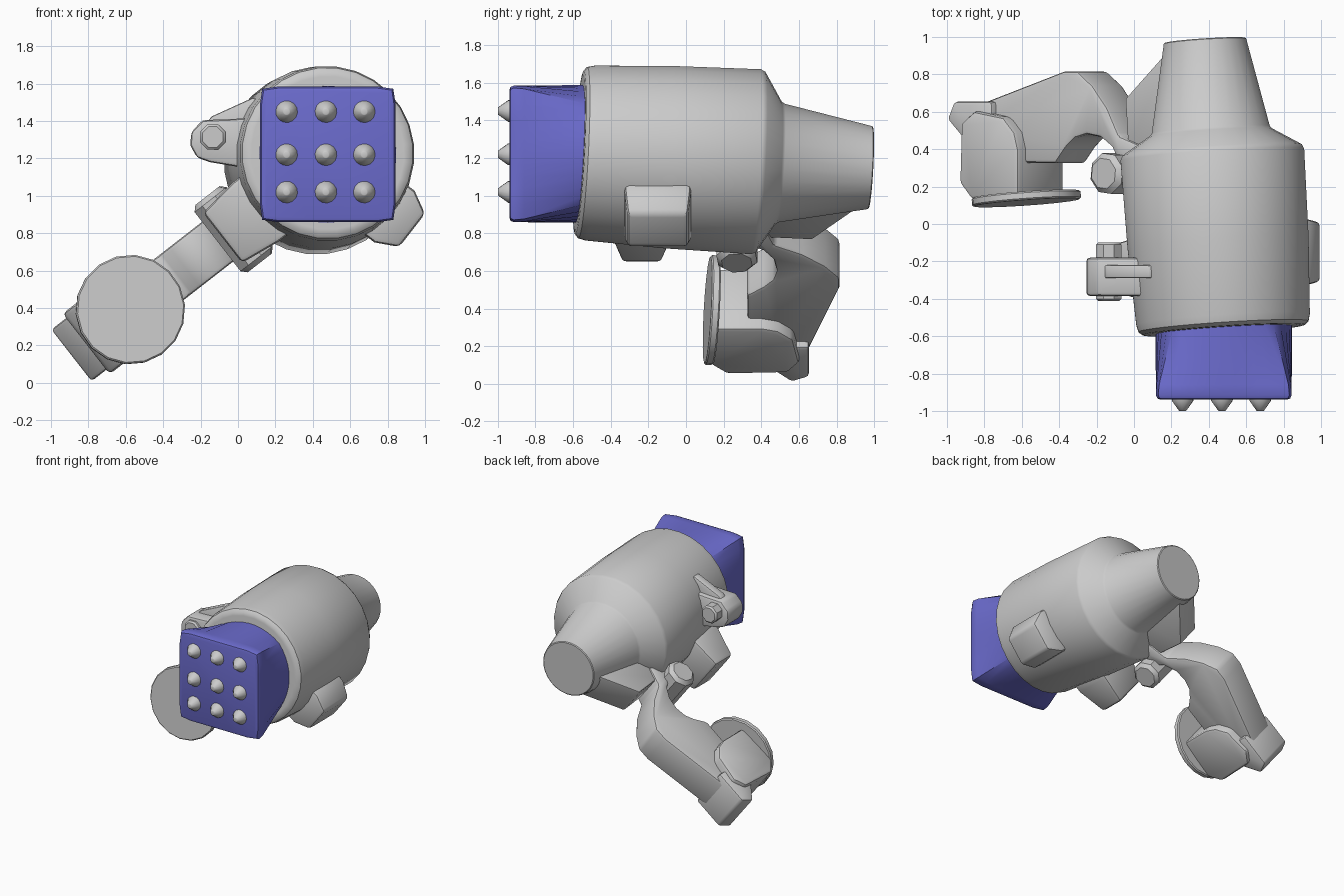
import bpy, bmesh, math
from mathutils import Vector

if "Cube" in bpy.data.objects:
    bpy.data.objects.remove(bpy.data.objects["Cube"])

AX = Vector((-0.065, 1.0, -0.052))          # slightly tilted body axis
HUB = Vector((0.45, 0.0, 1.19))             # body centre seen from the front
U, W = Vector((-0.789, 0, -0.614)), Vector((-0.614, 0, 0.789))


def finish(name, bm, bevel=0.0, mat=None, angle=35):
    bmesh.ops.remove_doubles(bm, verts=bm.verts, dist=1e-5)
    bmesh.ops.recalc_face_normals(bm, faces=bm.faces)
    me = bpy.data.meshes.new(name)
    bm.to_mesh(me)
    bm.free()
    ob = bpy.data.objects.new(name, me)
    bpy.context.collection.objects.link(ob)
    if mat:
        me.materials.append(mat)
    bpy.ops.object.select_all(action='DESELECT')
    bpy.context.view_layer.objects.active = ob
    ob.select_set(True)
    if bevel:
        m = ob.modifiers.new("bevel", 'BEVEL')
        m.width, m.segments, m.limit_method = bevel, 2, 'ANGLE'
        m.angle_limit = math.radians(35)
        bpy.ops.object.modifier_apply(modifier=m.name)
    bpy.ops.object.shade_smooth_by_angle(angle=math.radians(angle))
    return ob


def skin(name, rings, **kw):
    """Join equal-length rings of points and cap both ends."""
    bm = bmesh.new()
    vs = [[bm.verts.new(p) for p in r] for r in rings]
    n = len(vs[0])
    for a, b in zip(vs, vs[1:]):
        for i in range(n):
            bm.faces.new((a[i], a[(i + 1) % n], b[(i + 1) % n], b[i]))
    bm.faces.new(vs[0])
    bm.faces.new(vs[-1])
    return finish(name, bm, **kw)


def lathe(name, origin, axis, profile, n, phase=0.0, **kw):
    """Revolve (distance, radius) pairs about an axis."""
    axis = Vector(axis).normalized()
    a = axis.orthogonal().normalized()
    b = axis.cross(a)
    rings = [[Vector(origin) + axis * t
              + (a * math.cos(phase + i * math.tau / n) + b * math.sin(phase + i * math.tau / n)) * r
              for i in range(n)] for t, r in profile]
    return skin(name, rings, **kw)


def arm_space(s, y, v):
    return HUB + U * s + W * v + Vector((0, y, 0))


def arm_prism(name, pts, half, bevel):
    return skin(name, [[arm_space(s, y, v) for s, y in pts] for v in (-half, half)], bevel=bevel)


def front_prism(name, pts, y0, y1, bevel):
    return skin(name, [[(x, y, z) for x, z in pts] for y in (y0, y1)], bevel=bevel)


def pad(name, side, levels, bevel):
    """Tapered block standing out from the body; levels: (s, half width, y0, y1)."""
    rings = []
    for s, h, y0, y1 in levels:
        ring = [arm_space(s, y, v) for y, v in ((y0, -h), (y1, -h), (y1, h), (y0, h))]
        for p in ring:
            p.x = HUB.x + (p.x - HUB.x) * side
        rings.append(ring)
    return skin(name, rings, bevel=bevel)


# body: barrel, shoulder and tapered tail
lathe("body", (0.443, 0, 1.2), AX,
      [(-0.57, 0.41), (-0.568, 0.435), (-0.55, 0.458), (-0.51, 0.468), (-0.1, 0.488),
       (0.37, 0.495), (0.395, 0.483), (0.49, 0.33), (0.505, 0.318), (0.98, 0.222), (0.985, 0.215)], 28)

# square-to-round blue head
blue = bpy.data.materials.new("blue")
blue.diffuse_color = (0.15, 0.15, 0.62, 1)
blue.use_nodes = True
blue.node_tree.nodes["Principled BSDF"].inputs["Base Color"].default_value = blue.diffuse_color
N = 40


def head_ring(y, half, square):
    ring = []
    for i in range(N):
        t = i * math.tau / N
        c, s = math.cos(t), math.sin(t)
        r = half * ((1 - square) + square * min(1 / max(abs(c), abs(s)), 1.365))
        ring.append((0.48 + c * r, y, 1.222 + s * r))
    return ring


skin("head", [head_ring(-0.938, 0.34, 1), head_ring(-0.933, 0.355, 1), head_ring(-0.915, 0.363, 1),
              head_ring(-0.86, 0.363, 0.95), head_ring(-0.54, 0.366, 0.1), head_ring(-0.45, 0.366, 0)], mat=blue)

# studs on the striking face
for x in (0.26, 0.47, 0.675):
    for z in (1.45, 1.22, 1.02):
        lathe("stud", (x, -0.92, z), (0, -1, 0), [(0, 0.06), (0.025, 0.058), (0.078, 0.02), (0.08, 0.015)], 14)

# side pads
pad("right_pad", -1, [(0.36, 0.175, -0.33, 0.03), (0.49, 0.175, -0.325, 0.025), (0.61, 0.112, -0.31, 0.01)], 0.025)
pad("left_pad", 1, [(0.36, 0.2, -0.39, -0.08), (0.45, 0.2, -0.39, -0.08), (0.675, 0.17, -0.34, -0.13)], 0.025)

# curved arm with its gusset, foot and heel
arm_prism("arm", [(0.42, 0.42), (0.57, 0.47), (0.65, 0.62), (0.75, 0.74), (0.85, 0.815), (0.95, 0.815),
                  (1.52, 0.64), (1.57, 0.5), (1.54, 0.33), (1.0, 0.325), (0.93, 0.41), (0.87, 0.46),
                  (0.79, 0.48), (0.7, 0.465), (0.62, 0.41), (0.56, 0.3), (0.42, 0.3)], 0.135, 0.02)
arm_prism("gusset", [(0.1, 0.955), (0.23, 0.945), (0.54, 0.67), (0.52, 0.4), (0.1, 0.4)], 0.12, 0.012)
arm_prism("foot_block", [(1.2, 0.13), (1.2, 0.4), (1.225, 0.49), (1.3, 0.57), (1.5, 0.605), (1.59, 0.54),
                         (1.6, 0.22), (1.52, 0.13)], 0.205, 0.025)
arm_prism("heel", [(1.4, 0.655), (1.66, 0.655), (1.705, 0.56), (1.58, 0.44), (1.4, 0.44)], 0.175, 0.02)
lathe("foot_disc", arm_space(1.3, 0.137, 0), (-0.07, 1, -0.055),
      [(-0.023, 0.285), (-0.015, 0.293), (0.015, 0.293), (0.023, 0.285)], 18)

# pivot pin between body and arm
lathe("pivot_pin", arm_space(0.6, 0.27, 0), W,
      [(-0.228, 0.085), (-0.2, 0.113), (0.2, 0.113), (0.228, 0.085)], 8, phase=math.pi / 8)

# small lug with rib and bolt
front_prism("lug", [(0.1, 1.42), (-0.04, 1.41), (-0.19, 1.405), (-0.25, 1.34), (-0.255, 1.27), (-0.22, 1.205),
                    (-0.15, 1.18), (0.0, 1.155), (0.1, 1.15)], -0.385, -0.18, 0.02)
front_prism("lug_rib", [(-0.17, 1.39), (-0.14, 1.425), (0.08, 1.525), (0.14, 1.5), (0.1, 1.3)], -0.29, -0.22, 0.01)
lathe("lug_bolt", (-0.135, -0.255, 1.315), (0, 1, 0),
      [(-0.157, 0.06), (-0.145, 0.073), (0.145, 0.073), (0.157, 0.06)], 8, phase=math.pi / 8)
